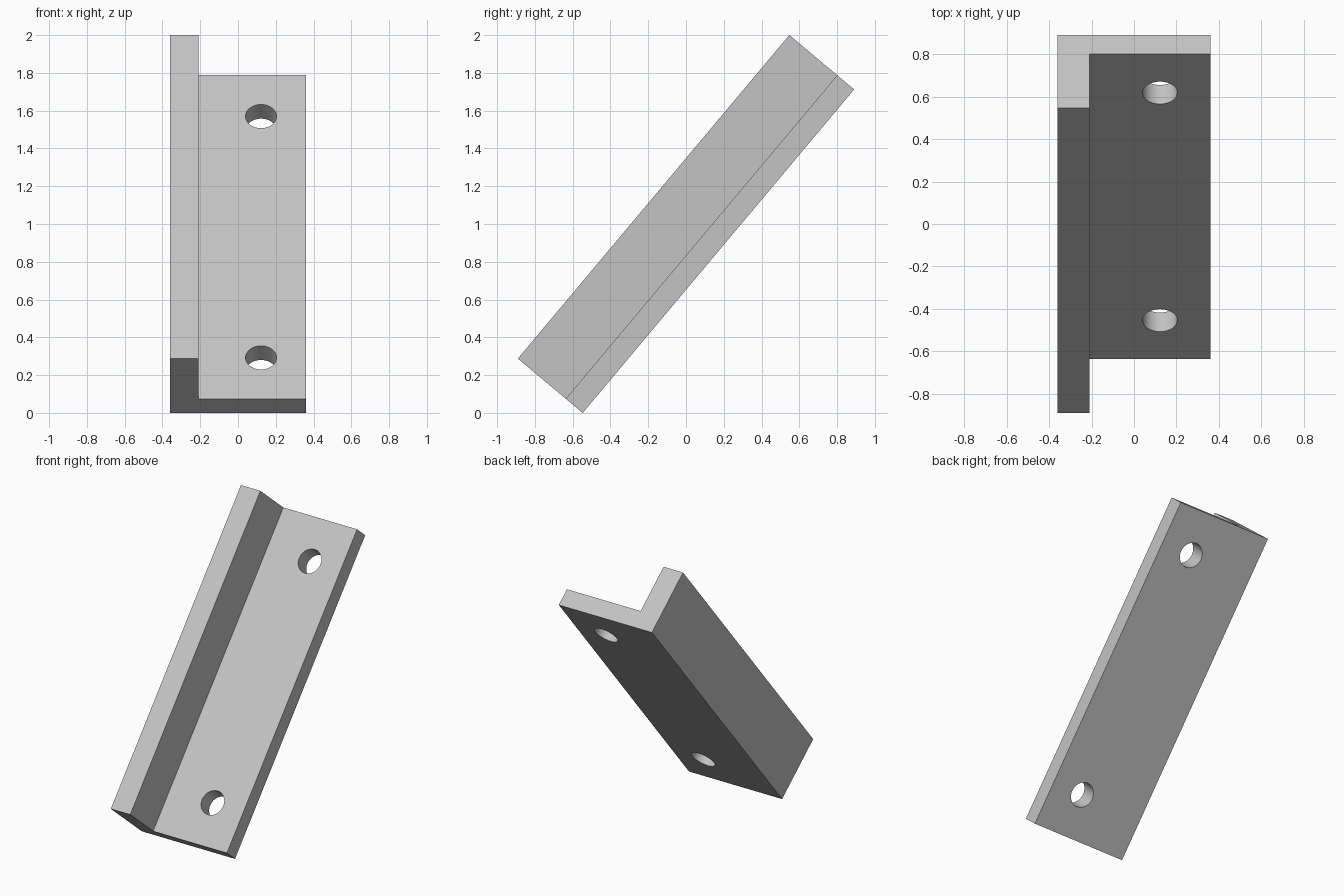
import bpy
import bmesh
from math import radians
from mathutils import Matrix, Vector

cube = bpy.data.objects.get("Cube")
if cube:
    bpy.data.objects.remove(cube, do_unlink=True)

LENGTH, HEIGHT, HALF_WIDTH = 2.236, 0.448, 0.36
WALL_X, PLATE = -0.21, 0.117
HOLE_X, HOLE_RADIUS, HOLE_INSET = 0.122, 0.082, 0.284

grey = bpy.data.materials.new("plain grey")
grey.use_nodes = True
colour = (0.55, 0.55, 0.55, 1)
grey.diffuse_color = colour
grey.node_tree.nodes["Principled BSDF"].inputs["Base Color"].default_value = colour


def add_object(name, bm):
    bmesh.ops.recalc_face_normals(bm, faces=bm.faces)
    mesh = bpy.data.meshes.new(name)
    bm.to_mesh(mesh)
    bm.free()
    mesh.materials.append(grey)
    obj = bpy.data.objects.new(name, mesh)
    bpy.context.collection.objects.link(obj)
    # Lean the part back, with its middle at half the overall height
    obj.matrix_world = Matrix.Translation((0, 0, 1)) @ Matrix.Rotation(radians(50), 4, "X")
    return obj


# Angle bracket: L-shaped section pulled along its length
low, high = -HEIGHT / 2, HEIGHT / 2
section = [(-HALF_WIDTH, low), (HALF_WIDTH, low), (HALF_WIDTH, low + PLATE),
           (WALL_X, low + PLATE), (WALL_X, high), (-HALF_WIDTH, high)]
bm = bmesh.new()
face = bm.faces.new([bm.verts.new((x, -LENGTH / 2, z)) for x, z in section])
pulled = bmesh.ops.extrude_face_region(bm, geom=[face])["geom"]
bmesh.ops.translate(bm, vec=Vector((0, LENGTH, 0)),
                    verts=[v for v in pulled if isinstance(v, bmesh.types.BMVert)])
bracket = add_object("angle_bracket", bm)

# Two bolt holes through the plate
bm = bmesh.new()
for side in (-1, 1):
    centre = (HOLE_X, side * (LENGTH / 2 - HOLE_INSET), low + PLATE / 2)
    bmesh.ops.create_cone(bm, cap_ends=True, segments=48, radius1=HOLE_RADIUS,
                          radius2=HOLE_RADIUS, depth=PLATE * 2,
                          matrix=Matrix.Translation(centre))
cutter = add_object("bolt_hole_cutter", bm)
cutter.hide_render = True
cutter.hide_set(True)

cut = bracket.modifiers.new("bolt_holes", "BOOLEAN")
cut.operation = "DIFFERENCE"
cut.solver = "EXACT"
cut.object = cutter
bpy.context.view_layer.objects.active = bracket
bracket.select_set(True)
bpy.ops.object.modifier_apply(modifier=cut.name)
bpy.data.objects.remove(cutter, do_unlink=True)

# Smooth hole walls, crisp bracket edges
bpy.ops.object.shade_smooth_by_angle(angle=radians(30))
